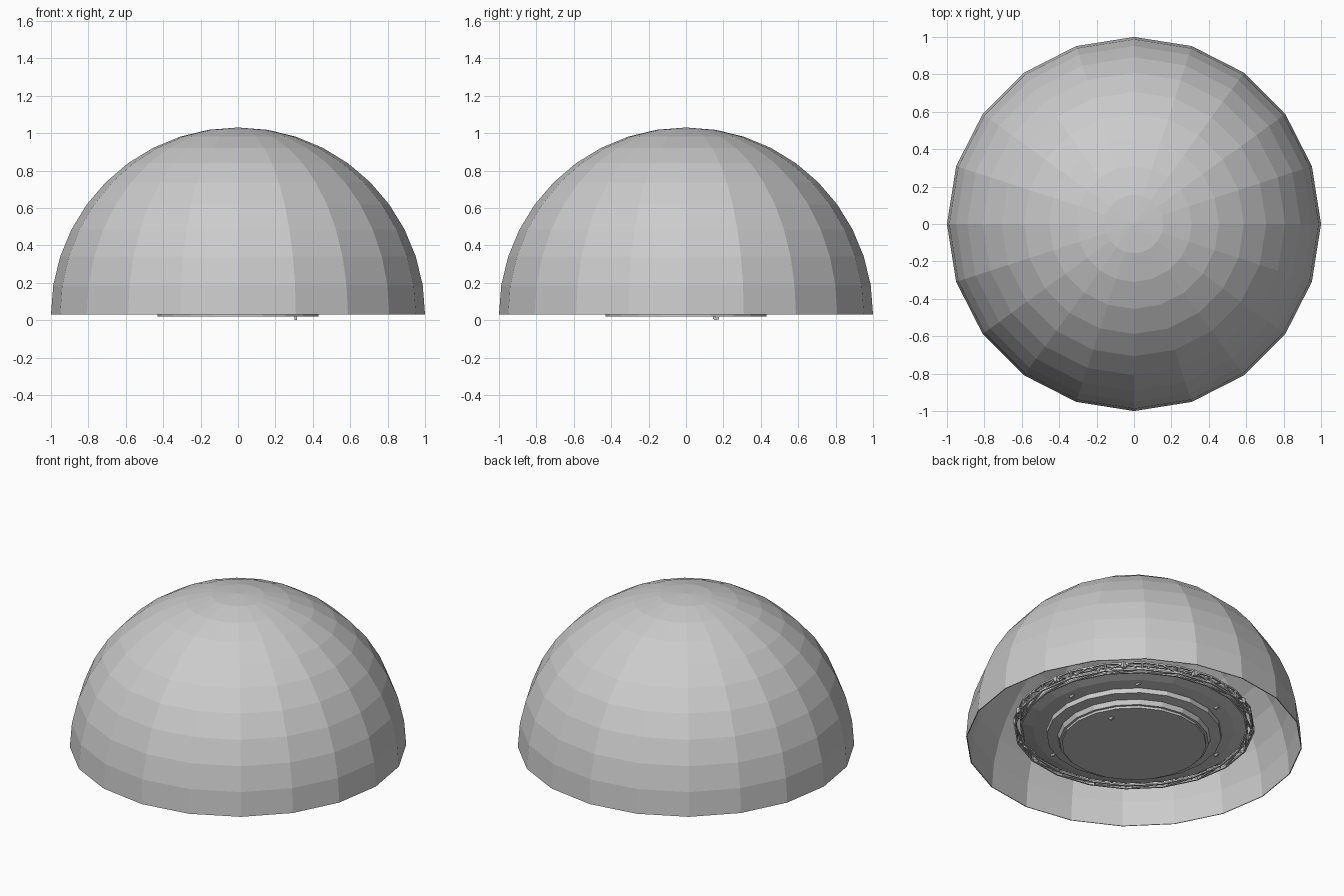
import bpy, bmesh, math
from mathutils import Vector

cube = bpy.data.objects.get("Cube")
if cube:
    bpy.data.objects.remove(cube, do_unlink=True)

SIDES = 20
BASE = 0.03


def material(name, value):
    mat = bpy.data.materials.new(name)
    mat.use_nodes = True
    colour = (value, value, value, 1)
    mat.diffuse_color = colour
    mat.node_tree.nodes["Principled BSDF"].inputs["Base Color"].default_value = colour
    return mat


grey = material("light grey", 0.6)


def finish(name, bm):
    mesh = bpy.data.meshes.new(name)
    bm.to_mesh(mesh)
    bm.free()
    mesh.materials.append(grey)
    obj = bpy.data.objects.new(name, mesh)
    bpy.context.collection.objects.link(obj)
    return obj


def polar(radius, angle, z):
    return Vector((radius * math.cos(angle), radius * math.sin(angle), z))


def lathe(name, profile):
    """Spin (radius, height) points around z."""
    bm = bmesh.new()
    verts = [bm.verts.new((r, 0, z)) for r, z in profile]
    edges = [bm.edges.new(pair) for pair in zip(verts, verts[1:])]
    bmesh.ops.spin(bm, geom=verts + edges, cent=(0, 0, 0), axis=(0, 0, 1),
                   angle=math.tau, steps=SIDES, use_merge=True)
    bmesh.ops.remove_doubles(bm, verts=bm.verts, dist=0.0005)
    bmesh.ops.recalc_face_normals(bm, faces=bm.faces)
    return finish(name, bm)


def add_bar(bm, a, b, width):
    """Square bar between two points."""
    axis = b - a
    rot = axis.to_track_quat('Z', 'Y').to_matrix().to_4x4()
    made = bmesh.ops.create_cube(bm, size=1)["verts"]
    bmesh.ops.scale(bm, vec=(width, width, axis.length), verts=made)
    bmesh.ops.transform(bm, matrix=rot, verts=made)
    bmesh.ops.translate(bm, vec=(a + b) / 2, verts=made)


# Dome shell
quarter = [math.radians(9 * i) for i in range(11)]
dome = lathe("dome", [(math.cos(a), BASE + math.sin(a)) for a in quarter])
shell = dome.modifiers.new("thickness", 'SOLIDIFY')
shell.thickness = 0.005
shell.offset = -1

# Stepped bowl: round floor, ledge, and rising outer tier
lathe("floor_disc", [(0, 0.02), (0.43, 0.02), (0.43, 0.04), (0, 0.04)])
lathe("lower_tier", [(0, 0.035), (0.445, 0.035), (0.455, 0.065),
                     (0.52, 0.073), (0.52, 0.11), (0, 0.11)])
lathe("upper_tier", [(0, 0.105), (0.53, 0.105), (0.60, 0.115),
                     (0.67, 0.135), (0.67, 0.17), (0, 0.17)])

# Ring truss: rails, posts and diagonal braces
bm = bmesh.new()
step = math.tau / SIDES
low, high, outer, inner = 0.125, 0.17, 0.71, 0.675
for i in range(SIDES):
    a, b = i * step, (i + 1) * step
    mid = (a + b) / 2
    for radius in (outer, inner):
        for z in (low, high):
            add_bar(bm, polar(radius, a, z), polar(radius, b, z), 0.01)
    add_bar(bm, polar(outer, a, low), polar(outer, a, high), 0.01)
    peak = polar(outer * math.cos(step / 2), mid, high)
    add_bar(bm, polar(outer, a, low), peak, 0.008)
    add_bar(bm, peak, polar(outer, b, low), 0.008)
    add_bar(bm, polar(inner, a, low), polar(outer, b, low), 0.008)
    add_bar(bm, polar(inner, a, high), polar(outer, a, high), 0.008)
finish("ring_truss", bm)

# Small lamps on the truss
bm = bmesh.new()
for i in range(0, SIDES, 2):
    angle = i * step + step / 2
    add_bar(bm, polar(0.70, angle, 0.14), polar(0.70, angle, 0.175), 0.025)
finish("truss_lamps", bm)

# Bent pegs beneath the floor and the outer tier
bm = bmesh.new()
for radius, degrees, z in [(0.344, 26, 0.022), (0.56, 8, 0.115), (0.56, 52, 0.115),
                           (0.56, 110, 0.115), (0.56, 170, 0.115),
                           (0.56, 232, 0.115), (0.56, 290, 0.115)]:
    angle = math.radians(degrees)
    top = polar(radius, angle, z)
    foot = top - Vector((0, 0, 0.016))
    add_bar(bm, top, foot, 0.012)
    add_bar(bm, foot, foot + Vector((0, 0.026, 0.004)), 0.012)
finish("pegs", bm)
